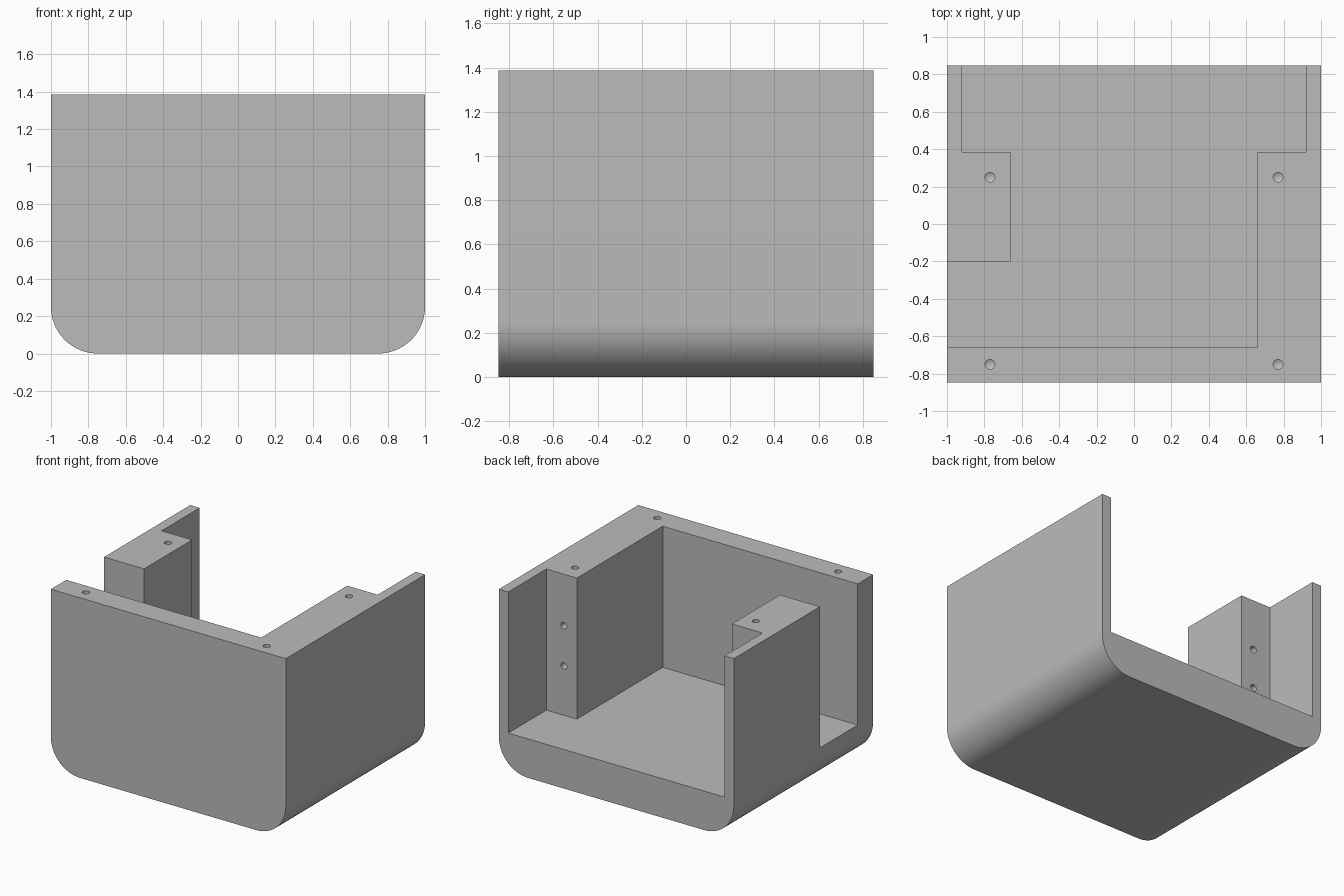
import bpy, bmesh, math
from mathutils import Matrix, Vector

cube = bpy.data.objects.get("Cube")
if cube:
    bpy.data.objects.remove(cube, do_unlink=True)

HALF_Y, HEIGHT, FLOOR, RADIUS = 0.847, 1.386, 0.30, 0.25
POST_X, THIN_X, POST_BACK = 0.66, 0.92, 0.385
HOLE_X, HOLE_R, HOLE_DEPTH = 0.77, 0.026, 0.25

grey = bpy.data.materials.new("plain grey")
grey.use_nodes = True
colour = (0.5, 0.5, 0.5, 1)
grey.diffuse_color = colour
grey.node_tree.nodes["Principled BSDF"].inputs["Base Color"].default_value = colour


def finish(name, bm):
    bmesh.ops.recalc_face_normals(bm, faces=bm.faces)
    mesh = bpy.data.meshes.new(name)
    bm.to_mesh(mesh)
    bm.free()
    mesh.materials.append(grey)
    obj = bpy.data.objects.new(name, mesh)
    bpy.context.collection.objects.link(obj)
    return obj


def prism(name, points, offset):
    """Extrude a flat outline along an offset."""
    bm = bmesh.new()
    face = bm.faces.new([bm.verts.new(p) for p in points])
    top = bmesh.ops.extrude_face_region(bm, geom=[face])["geom"]
    bmesh.ops.translate(bm, vec=offset,
                        verts=[v for v in top if isinstance(v, bmesh.types.BMVert)])
    return finish(name, bm)


def drill(position, direction):
    """Drill-shaped cutter: straight shank with a pointed tip."""
    bm = bmesh.new()
    turn = Vector(direction).to_track_quat("Z", "Y").to_matrix().to_4x4()
    place = Matrix.Translation(position) @ turn
    ring = [(HOLE_R * math.cos(a), HOLE_R * math.sin(a))
            for a in (math.tau * i / 24 for i in range(24))]
    start = [bm.verts.new(place @ Vector((x, y, -0.05))) for x, y in ring]
    end = [bm.verts.new(place @ Vector((x, y, HOLE_DEPTH))) for x, y in ring]
    tip = bm.verts.new(place @ Vector((0, 0, HOLE_DEPTH + HOLE_R * 0.6)))
    bm.faces.new(start)
    for i in range(len(ring)):
        j = (i + 1) % len(ring)
        bm.faces.new((start[i], start[j], end[j], end[i]))
        bm.faces.new((end[i], end[j], tip))
    return finish("drill_cutter", bm)


def cut(target, cutter):
    cutter.hide_render = True
    mod = target.modifiers.new("cut", "BOOLEAN")
    mod.operation, mod.solver, mod.object = "DIFFERENCE", "EXACT", cutter
    bpy.context.view_layer.objects.active = target
    bpy.ops.object.modifier_apply(modifier=mod.name)
    bpy.data.objects.remove(cutter, do_unlink=True)


# Outer block with rounded lower edges
outline = [(1, -HALF_Y, HEIGHT), (-1, -HALF_Y, HEIGHT)]
for centre_x, start in ((RADIUS - 1, math.pi), (1 - RADIUS, 1.5 * math.pi)):
    for i in range(17):
        a = start + i / 16 * math.pi / 2
        outline.append((centre_x + RADIUS * math.cos(a), -HALF_Y,
                        RADIUS + RADIUS * math.sin(a)))
housing = prism("housing", outline, (0, 2 * HALF_Y, 0))

# Cavity, open at the back and through a gap in one side wall
plan = [(-THIN_X, 1), (-THIN_X, POST_BACK), (-POST_X, POST_BACK), (-POST_X, -0.2),
        (-1.2, -0.2), (-1.2, -POST_X), (POST_X, -POST_X), (POST_X, POST_BACK),
        (THIN_X, POST_BACK), (THIN_X, 1)]
cut(housing, prism("cavity_cutter", [(x, y, FLOOR) for x, y in plan], (0, 0, 1.5)))

# Screw holes in the rim and in the back faces of the posts
for side in (-1, 1):
    for y in (-0.75, 0.25):
        cut(housing, drill((side * HOLE_X, y, HEIGHT), (0, 0, -1)))
    for z in (0.68, 0.99):
        cut(housing, drill((side * HOLE_X, POST_BACK, z), (0, -1, 0)))

# Smooth the rounded edges, keep corners crisp
bpy.ops.object.select_all(action="DESELECT")
housing.select_set(True)
bpy.context.view_layer.objects.active = housing
bpy.ops.object.shade_smooth_by_angle(angle=math.radians(25))
